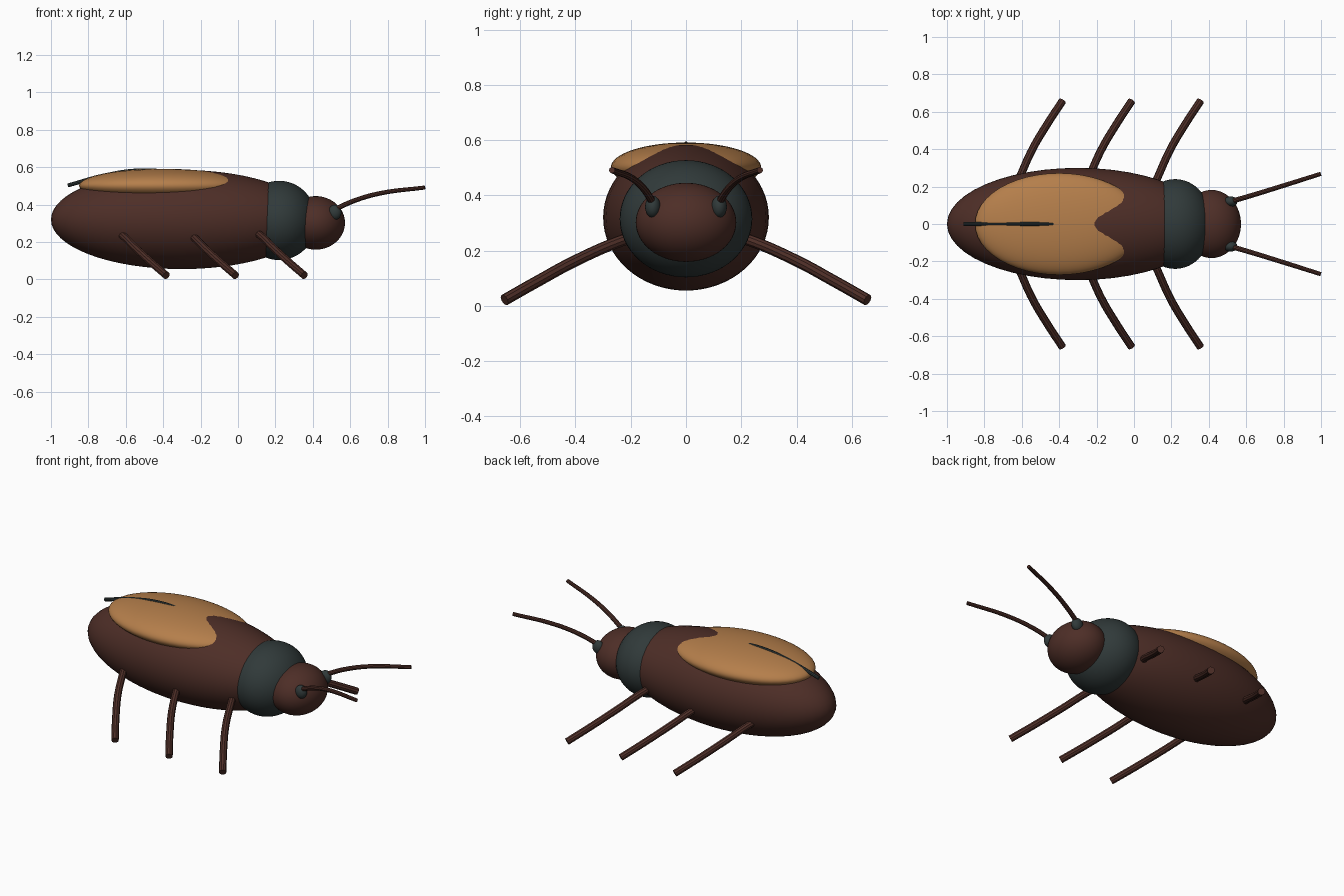
import bpy

if "Cube" in bpy.data.objects:
    bpy.data.objects.remove(bpy.data.objects["Cube"])


def material(name, rgb):
    m = bpy.data.materials.new(name)
    m.diffuse_color = (*rgb, 1)
    m.use_nodes = True
    m.node_tree.nodes["Principled BSDF"].inputs["Base Color"].default_value = m.diffuse_color
    return m


brown = material("brown_shell", (0.075, 0.027, 0.02))
teal = material("dark_teal", (0.03, 0.042, 0.042))
amber = material("amber_wing", (0.46, 0.21, 0.07))


def ellipsoid(name, centre, radii, mat, segs=48, rings=32):
    bpy.ops.mesh.primitive_uv_sphere_add(segments=segs, ring_count=rings, radius=1, location=centre)
    o = bpy.context.object
    o.name = name
    o.scale = radii
    bpy.ops.object.transform_apply(location=False, rotation=False, scale=True)
    bpy.ops.object.shade_smooth()
    o.data.materials.append(mat)
    return o


def tube(name, pts, radius, mat, taper=None):
    c = bpy.data.curves.new(name, 'CURVE')
    c.dimensions = '3D'
    c.bevel_depth = radius
    c.bevel_resolution = 3
    c.resolution_u = 8
    c.use_fill_caps = True
    s = c.splines.new('BEZIER')
    s.bezier_points.add(len(pts) - 1)
    for i, (b, p) in enumerate(zip(s.bezier_points, pts)):
        b.co = p
        b.handle_left_type = b.handle_right_type = 'AUTO'
        b.radius = taper[i] if taper else 1
    o = bpy.data.objects.new(name, c)
    bpy.context.collection.objects.link(o)
    bpy.ops.object.select_all(action='DESELECT')
    o.select_set(True)
    bpy.context.view_layer.objects.active = o
    bpy.ops.object.convert(target='MESH')
    o = bpy.context.object
    o.name = name
    o.data.materials.clear()
    o.data.materials.append(mat)
    bpy.ops.object.shade_smooth_by_angle()


# Body segments
ellipsoid("abdomen", (-0.3, 0, 0.32), (0.7, 0.3, 0.265), brown)
ellipsoid("thorax", (0.22, 0, 0.315), (0.2, 0.24, 0.212), teal)
ellipsoid("head", (0.415, 0, 0.302), (0.157, 0.182, 0.143), brown)

# Wing case and its centre ridge
ellipsoid("wing_case", (-0.4, 0, 0.501), (0.45, 0.272, 0.09), amber)
tube("wing_ridge", [(-0.91, 0, 0.502), (-0.71, 0, 0.557), (-0.52, 0, 0.583), (-0.32, 0, 0.57)],
     0.011, teal)

# Leg path relative to its foot, repeated for three pairs
leg_path = [(-0.275, 0.15, 0.26), (-0.235, 0.235, 0.235), (-0.16, 0.40, 0.163),
            (-0.08, 0.535, 0.09), (0, 0.657, 0.021)]
for side, s in (("left", 1), ("right", -1)):
    for pos, x in (("front", 0.355), ("middle", -0.013), ("hind", -0.383)):
        tube(f"{pos}_leg_{side}", [(x + a, s * b, c) for a, b, c in leg_path], 0.021, brown)

    # Eyes and antennae
    ellipsoid(f"eye_{side}", (0.517, s * 0.12, 0.358), (0.036, 0.028, 0.04), teal, 24, 16)
    tube(f"antenna_{side}",
         [(0.52, s * 0.121, 0.375), (0.62, s * 0.15, 0.42),
          (0.76, s * 0.193, 0.46), (0.998, s * 0.268, 0.491)],
         0.0125, brown, (1.1, 1.05, 1, 0.9))
